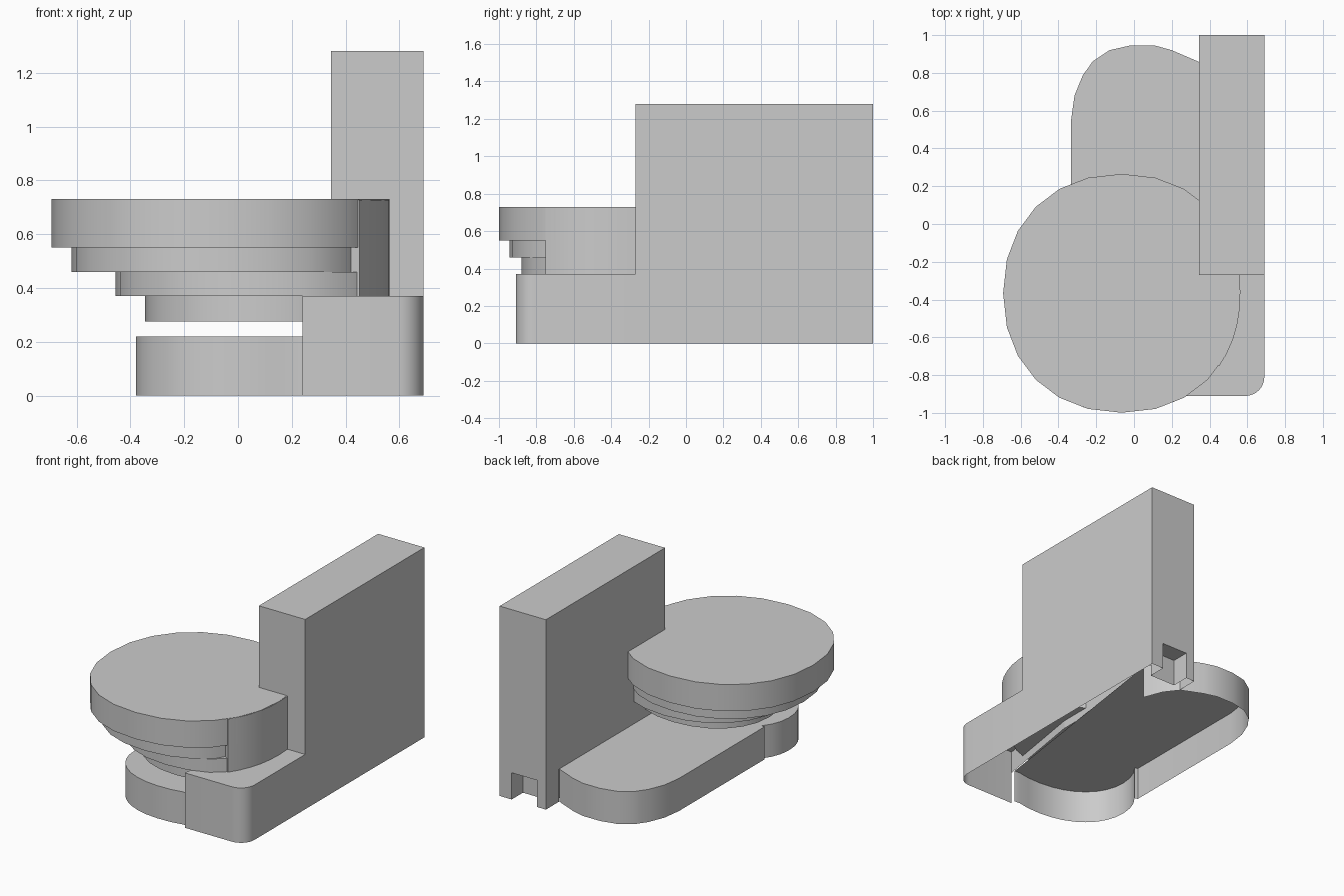
import bpy, bmesh, math

if "Cube" in bpy.data.objects:
    bpy.data.objects.remove(bpy.data.objects["Cube"])


def finish(name, bm, smooth=True):
    """Turn a bmesh into a named object, smooth on curves and sharp on edges."""
    me = bpy.data.meshes.new(name)
    bm.to_mesh(me)
    bm.free()
    ob = bpy.data.objects.new(name, me)
    bpy.context.collection.objects.link(ob)
    bpy.ops.object.select_all(action='DESELECT')
    ob.select_set(True)
    bpy.context.view_layer.objects.active = ob
    if smooth:
        bpy.ops.object.shade_smooth_by_angle(angle=math.radians(25))
    return ob


def wall(bm, path, z0, z1):
    """Upright strip along a plan path (counter-clockwise = facing out)."""
    low = [bm.verts.new((x, y, z0)) for x, y in path]
    top = [bm.verts.new((x, y, z1)) for x, y in path]
    for i in range(len(path) - 1):
        bm.faces.new((low[i], low[i + 1], top[i + 1], top[i]))


def cap(bm, path, z, down=False):
    """Flat polygon at height z."""
    pts = list(reversed(path)) if down else path
    bm.faces.new([bm.verts.new((x, y, z)) for x, y in pts])


def oval(cx, cy, rx, ry, a0=0, a1=360, n=24, power=2.15):
    """Points on a slightly squared oval."""
    pts = []
    for i in range(n + 1):
        a = math.radians(a0 + (a1 - a0) * i / n)
        c, s = math.cos(a), math.sin(a)
        pts.append((cx + rx * math.copysign(abs(c) ** (2 / power), c),
                    cy + ry * math.copysign(abs(s) ** (2 / power), s)))
    return pts


def weld(bm):
    bmesh.ops.remove_doubles(bm, verts=bm.verts, dist=0.0005)


# Tall back block joined to the low front block, open underneath
L, R, B, F, S = 0.345, 0.69, 1.0, -0.91, -0.27
LOW, HIGH, FOOT = 0.37, 1.28, 0.22
bm = bmesh.new()
corner = oval(R - 0.1, F + 0.1, 0.1, 0.1, -90, 0, 8, 2)
front = [(0.24, F)] + corner + [(R, S)]
wall(bm, front, 0, LOW)
wall(bm, [(L, S), (0.24, F)], FOOT, LOW)
cap(bm, front + [(L, S)], LOW)
wall(bm, [(R, S), (R, B), (0.60, B)], 0, HIGH)
wall(bm, [(0.60, B), (0.41, B)], 0.18, HIGH)
wall(bm, [(0.41, B), (L, B), (L, 0.86)], 0, HIGH)
wall(bm, [(L, 0.86), (L, S)], FOOT, HIGH)
wall(bm, [(L, S), (R, S)], LOW, HIGH)
cap(bm, [(L, S), (R, S), (R, B), (L, B)], HIGH)
# Notch in the back face
notch = [(0.60, B), (0.60, 0.88), (0.41, 0.88), (0.41, B)]
wall(bm, notch, 0, 0.18)
cap(bm, notch, 0.18, down=True)
weld(bm)
finish("main_block", bm)

# Foot: rounded back, straight side, bulging front, open underneath
bm = bmesh.new()
back = [(0.46, 0.64), (0.41, 0.77), (0.34, 0.86), (0.20, 0.92), (0.11, 0.945),
        (-0.02, 0.945), (-0.13, 0.92), (-0.22, 0.86), (-0.24, 0.83),
        (-0.27, 0.79), (-0.315, 0.68), (-0.333, 0.55)]
bulge = [p for p in oval(0.05, -0.56, 0.43, 0.335, 146, 300, 14) if p[0] < 0.23]
outline = back + [(-0.333, -0.36)] + bulge + [(0.24, -0.88)]
wall(bm, outline, 0, FOOT)
cap(bm, outline, FOOT)
weld(bm)
finish("foot", bm)

# Stepped bowl: four tiers, widest at the top
tiers = [("bowl_rim", -0.065, -0.367, 0.628, 0.632, 0.55, 0.73),
         ("bowl_upper", -0.035, -0.375, 0.583, 0.57, 0.46, 0.55),
         ("bowl_middle", 0.08, -0.38, 0.535, 0.50, 0.37, 0.46),
         ("bowl_bottom", 0.10, -0.40, 0.445, 0.40, 0.275, 0.37)]
for name, cx, cy, rx, ry, z0, z1 in tiers:
    bm = bmesh.new()
    limit = 0.6 if name == "bowl_rim" else 0.45
    ring = [(min(x, limit), y) for x, y in oval(cx, cy, rx, ry)]
    wall(bm, ring, z0, z1)
    weld(bm)
    for z, face_down in ((z0, True), (z1, False)):
        loop = list(dict.fromkeys((round(x, 4), round(y, 4)) for x, y in ring))
        cap(bm, loop, z, face_down)
    weld(bm)
    bmesh.ops.dissolve_degenerate(bm, edges=bm.edges, dist=0.0005)
    finish(name, bm)

# Side column holding the bowl rim on the low block
bm = bmesh.new()
arc = oval(-0.065, -0.367, 0.628, 0.632, -36, 8, 6)
column = arc + [(0.40, S), (0.42, -0.735)]
wall(bm, column + column[:1], LOW, 0.728)
cap(bm, column, 0.728)
cap(bm, column, LOW, down=True)
weld(bm)
finish("side_column", bm)
